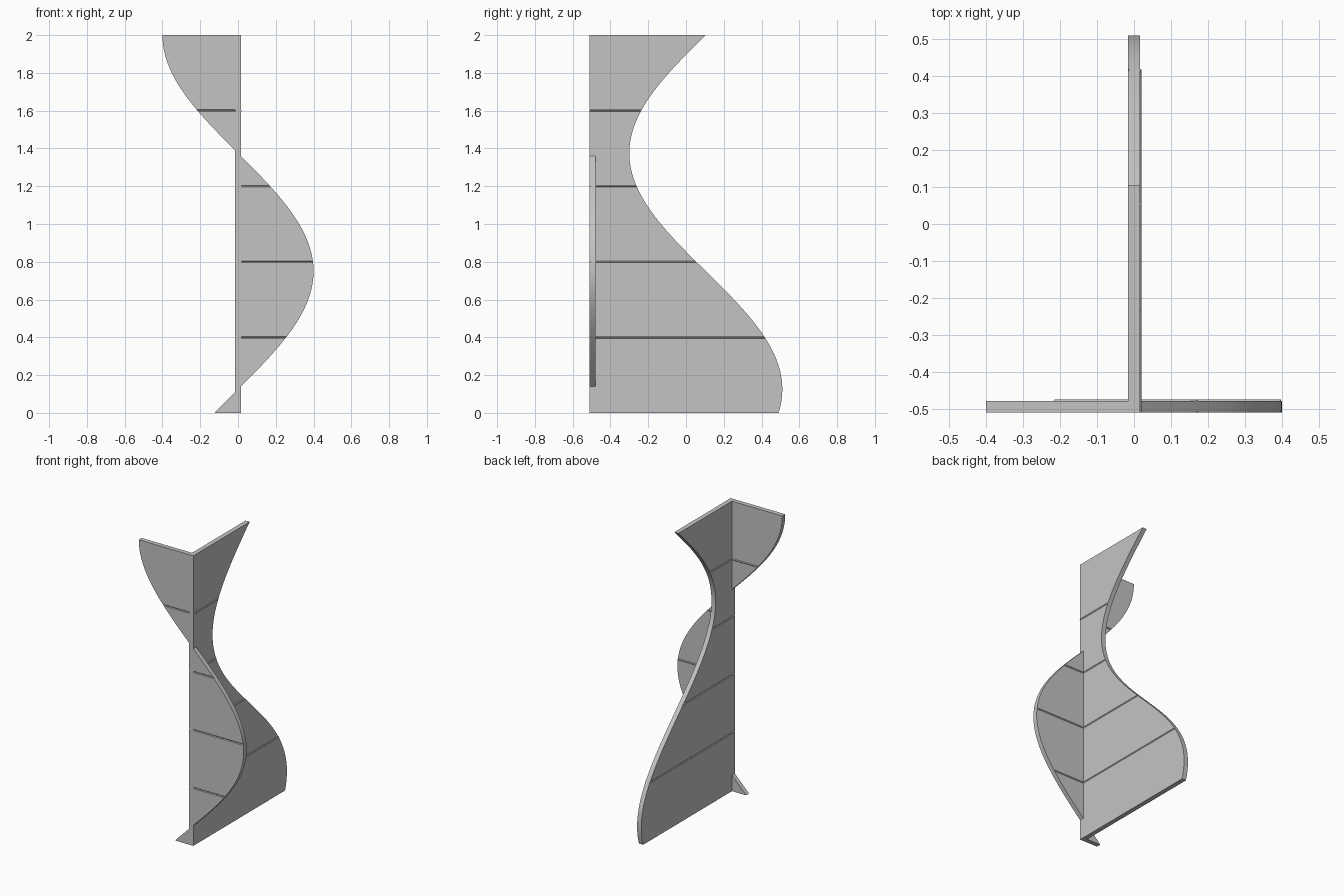
import bpy, bmesh, math

cube = bpy.data.objects.get("Cube")
if cube:
    bpy.data.objects.remove(cube, do_unlink=True)

HALF = 0.016          # half the plate thickness
FRONT = -0.51         # front plane of both plates
HEIGHT = 2.0
WAVE = 2 * math.pi / 2.5
SEAMS = [0.4, 0.8, 1.2, 1.6]
SEAM_HALF, SEAM_SHIFT = 0.005, 0.004

grey = bpy.data.materials.new("plain grey")
grey.use_nodes = True
colour = (0.55, 0.55, 0.55, 1)
grey.diffuse_color = colour
grey.node_tree.nodes["Principled BSDF"].inputs["Base Color"].default_value = colour


def front_edge(z):
    return 0.4 * math.cos(WAVE * (z - 0.75))


def side_edge(z):
    return 0.105 + 0.405 * math.cos(WAVE * (z - 0.125))


def levels(low, high):
    """Rows (height, shift): even steps plus a small fold at each seam."""
    steps = max(8, round((high - low) * 50))
    rows = [(low + (high - low) * i / steps, 0) for i in range(steps + 1)]
    for s in SEAMS:
        if low < s < high:
            rows = [r for r in rows if abs(r[0] - s) > 2 * SEAM_HALF]
            rows += [(s - SEAM_HALF, 0), (s, SEAM_SHIFT), (s + SEAM_HALF, 0)]
    return sorted(rows)


def loft(name, low, high, section):
    """Join four-cornered sections from bottom to top into a closed plate."""
    bm = bmesh.new()
    rings = [[bm.verts.new((x, y, z)) for x, y in section(z, d)]
             for z, d in levels(low, high)]
    for a, b in zip(rings, rings[1:]):
        for i in range(4):
            j = (i + 1) % 4
            bm.faces.new((a[i], a[j], b[j], b[i]))
    bm.faces.new(rings[0][::-1])
    bm.faces.new(rings[-1])
    bmesh.ops.recalc_face_normals(bm, faces=bm.faces)
    mesh = bpy.data.meshes.new(name)
    bm.to_mesh(mesh)
    bm.free()
    mesh.materials.append(grey)
    obj = bpy.data.objects.new(name, mesh)
    bpy.context.collection.objects.link(obj)
    bpy.ops.object.select_all(action="DESELECT")
    obj.select_set(True)
    bpy.context.view_layer.objects.active = obj
    bpy.ops.object.shade_smooth_by_angle(angle=math.radians(8))


def side_section(z, d):
    back = side_edge(z)
    return [(-HALF + d, FRONT), (HALF + d, FRONT),
            (HALF + d, back), (-HALF + d, back)]


def front_section(side):
    def section(z, d):
        inner, outer = side * HALF * 0.5, front_edge(z)
        back = FRONT + 2 * HALF + d
        return [(inner, FRONT + d), (outer, FRONT + d),
                (outer, back), (inner, back)]
    return section


# Full-height side plate with a wavy back edge
loft("side_plate", 0, HEIGHT, side_section)

# Front plate, swinging from one side of the corner to the other
reach = math.acos(HALF * 0.55 / 0.4) / WAVE
gap = math.acos(-HALF * 0.55 / 0.4) / WAVE
loft("front_plate_foot", 0, 0.75 - gap, front_section(-1))
loft("front_plate_wing", 0.75 - reach, 0.75 + reach, front_section(1))
loft("front_plate_top", 0.75 + gap, HEIGHT, front_section(-1))
